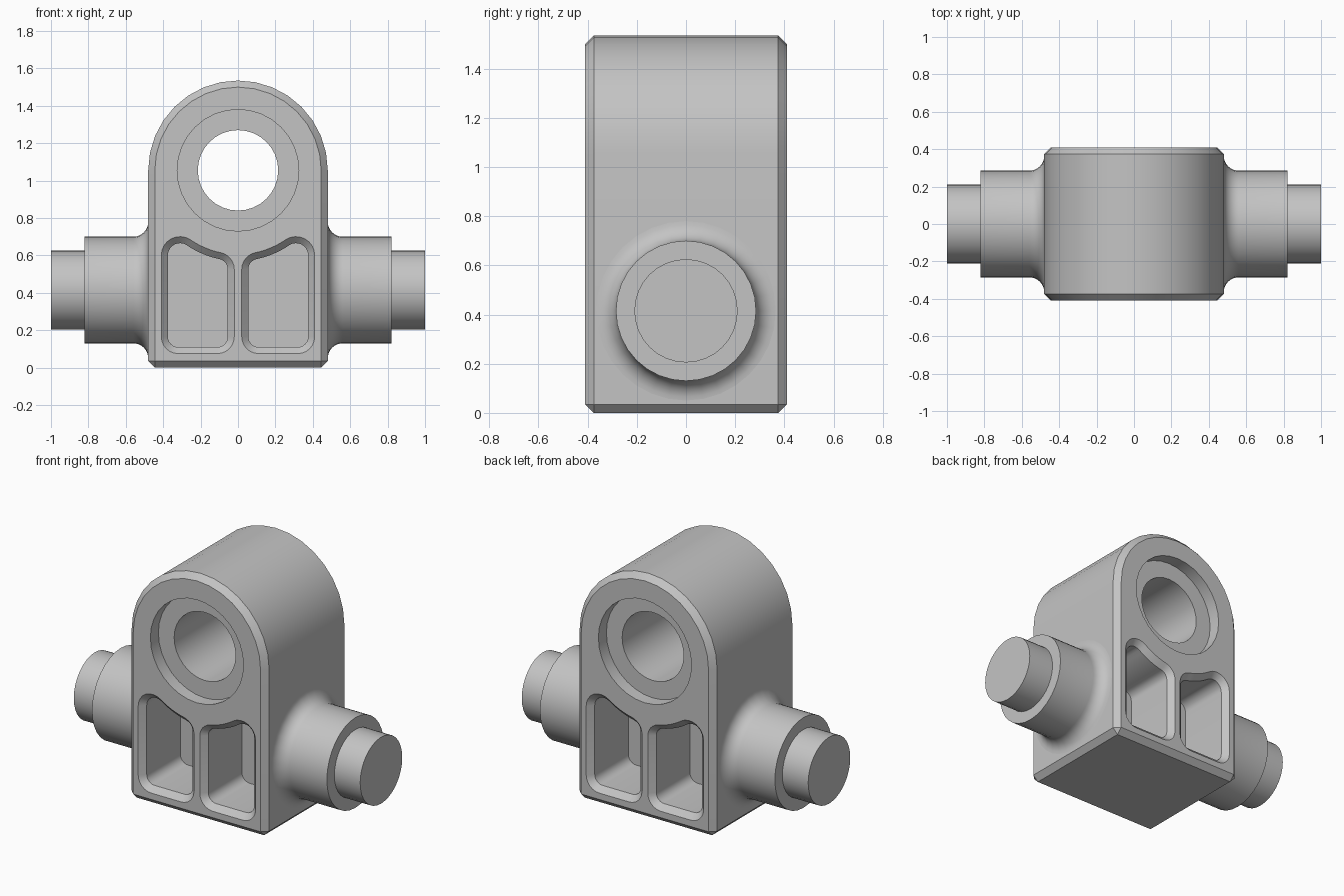
import bpy, bmesh
from math import sin, cos, pi, sqrt, atan2
from mathutils import Vector

SEG = 32              # sides of every full circle
HW, HD = 0.48, 0.41   # half width and half depth of the body
EYE_Z = 1.055         # height of the eye centre
PIN_Z = 0.415         # height of the side pins
CH = 0.035            # chamfer size

cube = bpy.data.objects.get("Cube")
if cube:
    bpy.data.objects.remove(cube, do_unlink=True)

steel = bpy.data.materials.new("grey_metal")
steel.use_nodes = True
grey = (0.55, 0.55, 0.55, 1)
steel.diffuse_color = grey
steel.node_tree.nodes["Principled BSDF"].inputs["Base Color"].default_value = grey


def loft(name, rings):
    """Skin a list of equal-length closed rings and cap both ends."""
    bm = bmesh.new()
    rows = [[bm.verts.new(p) for p in ring] for ring in rings]
    n = len(rows[0])
    for a, b in zip(rows, rows[1:]):
        for i in range(n):
            j = (i + 1) % n
            bm.faces.new((a[i], a[j], b[j], b[i]))
    bm.faces.new(rows[0])
    bm.faces.new(rows[-1])
    bmesh.ops.recalc_face_normals(bm, faces=bm.faces)
    mesh = bpy.data.meshes.new(name)
    bm.to_mesh(mesh)
    bm.free()
    mesh.materials.append(steel)
    obj = bpy.data.objects.new(name, mesh)
    bpy.context.collection.objects.link(obj)
    return obj


def activate(obj):
    bpy.ops.object.select_all(action='DESELECT')
    obj.select_set(True)
    bpy.context.view_layer.objects.active = obj


def smooth(obj):
    activate(obj)
    bpy.ops.object.shade_smooth_by_angle(angle=pi / 6)


def cut(obj, cutter):
    cutter.hide_render = True
    activate(obj)
    mod = obj.modifiers.new("cut", 'BOOLEAN')
    mod.operation, mod.solver, mod.object = 'DIFFERENCE', 'EXACT', cutter
    bpy.ops.object.modifier_apply(modifier=mod.name)
    bpy.data.objects.remove(cutter, do_unlink=True)


def arc(cx, cz, r, a0, a1, steps):
    angles = [a0 + (a1 - a0) * i / steps for i in range(steps + 1)]
    return [(cx + r * cos(a), cz + r * sin(a)) for a in angles]


def at_depth(outline, y):
    return [Vector((x, y, z)) for x, z in outline]


# Body: arched block with chamfered edges
profile = [(-HW, 0), (HW, 0)] + arc(0, EYE_Z, HW, 0, pi, SEG // 2)
body = loft("body", [at_depth(profile, -HD), at_depth(profile, HD)])
activate(body)
bevel = body.modifiers.new("chamfer", 'BEVEL')
bevel.width, bevel.segments = CH, 1
bevel.limit_method, bevel.angle_limit = 'ANGLE', pi / 4
bpy.ops.object.modifier_apply(modifier=bevel.name)

# Eye: through hole with a counterbore at each end
BORE, RECESS, SHELF = 0.215, 0.325, HD - 0.08
steps = [(-0.5, RECESS), (-SHELF, RECESS), (-SHELF, BORE),
         (SHELF, BORE), (SHELF, RECESS), (0.5, RECESS)]
cut(body, loft("eye_cutter",
               [at_depth(arc(0, EYE_Z, r, 0, 2 * pi, SEG)[:-1], y) for y, r in steps]))


def pocket(d):
    """Rounded pocket outline inset by d; its top follows the eye."""
    x0, x1, z0, r, peak, big = 0.02, 0.41, 0.075, 0.09, 0.10, 0.45
    px, ix = x1 - peak, x0 + r
    pz = EYE_Z - sqrt((big + peak) ** 2 - px ** 2)
    iz = EYE_Z - sqrt((big + r) ** 2 - ix ** 2)
    to_peak = atan2(pz - EYE_Z, px)
    to_inner = atan2(iz - EYE_Z, ix)
    pts = arc(ix, z0 + r, r - d, pi, 1.5 * pi, 6)
    pts += arc(x1 - r, z0 + r, r - d, 1.5 * pi, 2 * pi, 6)
    pts += arc(px, pz, peak - d, 0, to_peak + pi, 8)
    pts += arc(0, EYE_Z, big + d, to_peak, to_inner, 8)[1:-1]
    pts += arc(ix, iz, r - d, to_inner + pi, pi, 6)
    return pts


# Four pockets, leaving a thin web in the middle
for sx in (-1, 1):
    for sy in (-1, 1):
        layers = [(HD + 0.02, -0.02), (HD - CH, CH), (0.04, CH)]
        rings = [at_depth([(sx * x, z) for x, z in pocket(d)], sy * y)
                 for y, d in layers]
        cut(body, loft("pocket_cutter", rings))
smooth(body)

# Side pins: filleted root, collar and stepped shaft
COLLAR, SHAFT, FILLET = 0.285, 0.21, 0.08
lathe = [(HW - 0.01, COLLAR + FILLET)]
lathe += arc(HW + FILLET, COLLAR + FILLET, FILLET, pi, 1.5 * pi, 8)
lathe += [(0.82, COLLAR), (0.82, SHAFT), (1.0, SHAFT)]
for side, sx in (("left", 1), ("right", -1)):
    rings = [[Vector((sx * x, y, z)) for y, z in arc(0, PIN_Z, r, 0, 2 * pi, SEG)[:-1]]
             for x, r in lathe]
    smooth(loft(side + "_pin", rings))
